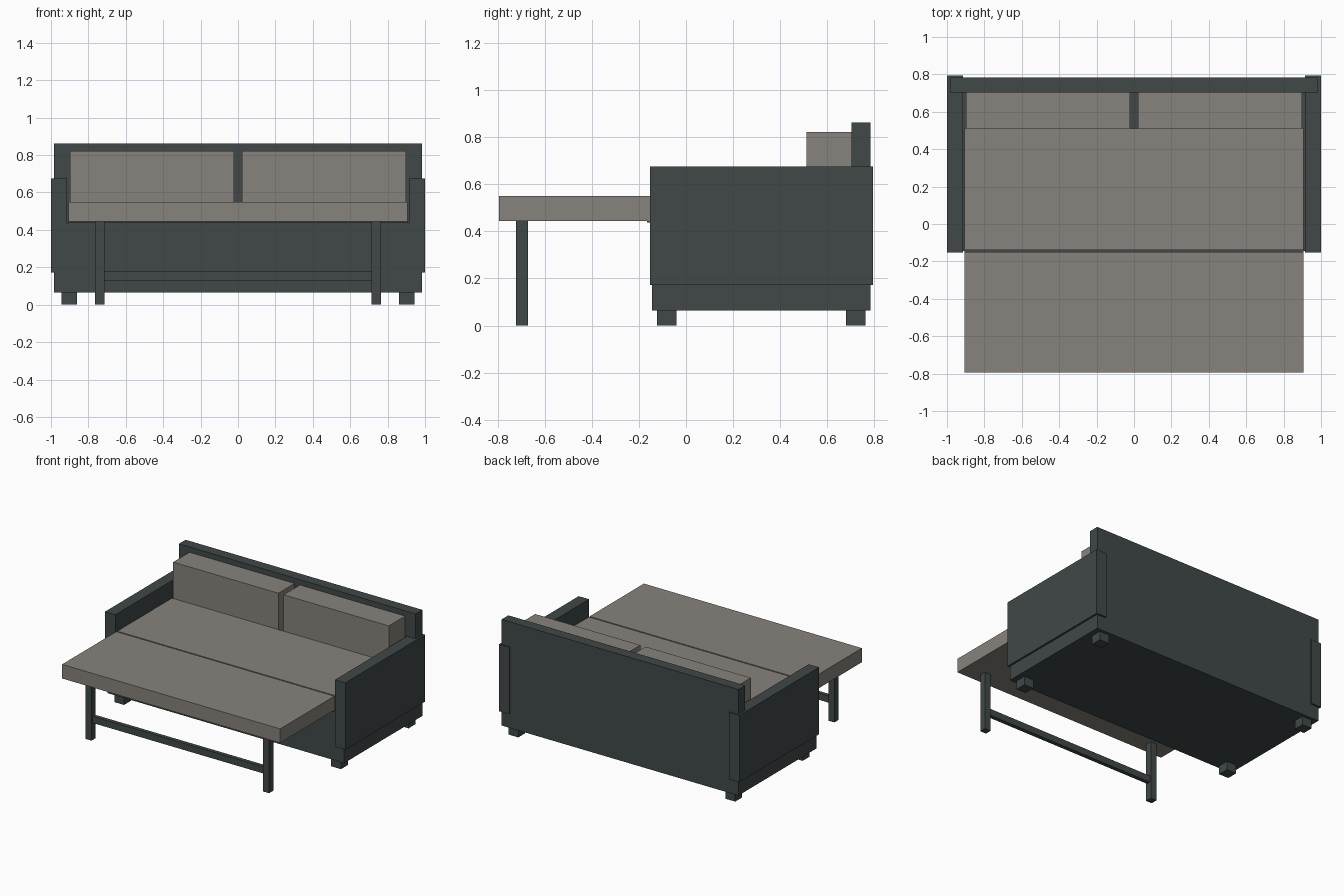
import bpy

if "Cube" in bpy.data.objects:
    bpy.data.objects.remove(bpy.data.objects["Cube"])


def material(name, rgb):
    m = bpy.data.materials.new(name)
    m.diffuse_color = (*rgb, 1)
    m.use_nodes = True
    m.node_tree.nodes["Principled BSDF"].inputs["Base Color"].default_value = m.diffuse_color
    return m


frame = material("dark slate", (0.052, 0.065, 0.064))
fabric = material("warm grey fabric", (0.245, 0.225, 0.2))


def box(name, x, y, z, mat):
    """Box from (min, max) ranges on each axis."""
    c = [(a + b) / 2 for a, b in (x, y, z)]
    bpy.ops.mesh.primitive_cube_add(size=1, location=c)
    ob = bpy.context.object
    ob.name = name
    ob.data.name = name
    for v in ob.data.vertices:
        for i, (a, b) in enumerate((x, y, z)):
            v.co[i] *= b - a
    ob.data.materials.append(mat)
    return ob


def pair(name, x, y, z, mat):
    """Left and right copies, mirrored across x = 0."""
    box("right_" + name, x, y, z, mat)
    box("left_" + name, (-x[1], -x[0]), y, z, mat)


# Sofa body
box("base", (-0.985, 0.985), (-0.145, 0.784), (0.065, 0.437), frame)
box("back_panel", (-0.985, 0.985), (0.704, 0.784), (0.437, 0.863), frame)
pair("arm", (0.914, 1.0), (-0.153, 0.795), (0.173, 0.676), frame)

# Thin support board under the mattress
box("support_board", (-0.905, 0.905), (-0.165, 0.704), (0.437, 0.444), frame)

# Block feet
pair("front_foot", (0.862, 0.943), (-0.123, -0.04), (0, 0.065), frame)
pair("back_foot", (0.862, 0.943), (0.68, 0.762), (0, 0.065), frame)

# Two-part mattress, front half pulled out
box("pull_out_mattress", (-0.907, 0.907), (-0.795, -0.15), (0.444, 0.55), fabric)
box("rear_mattress", (-0.907, 0.907), (-0.14, 0.51), (0.444, 0.55), fabric)

# Back cushions
pair("back_cushion", (0.022, 0.897), (0.511, 0.704), (0.444, 0.823), fabric)

# Folding leg frame
pair("pull_out_leg", (0.714, 0.764), (-0.722, -0.672), (0, 0.444), frame)
box("leg_crossbar", (-0.714, 0.714), (-0.712, -0.682), (0.13, 0.18), frame)
